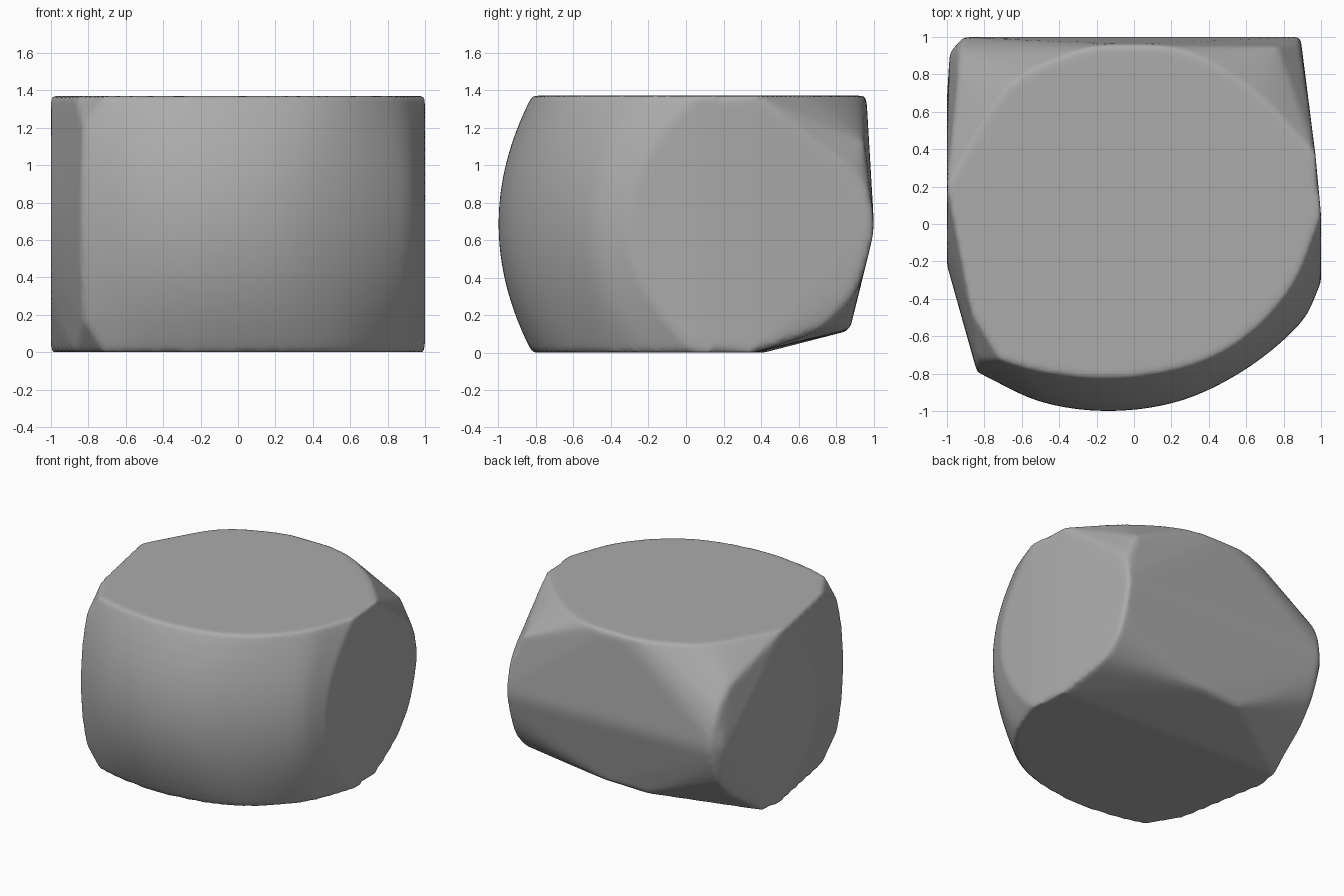
import bpy, bmesh
from mathutils import Vector

if "Cube" in bpy.data.objects:
    bpy.data.objects.remove(bpy.data.objects["Cube"])

H = 1.37


def smooth_path(pts, n=6):
    """Catmull-Rom curve through the given points."""
    p = [Vector(q) for q in pts]
    p = [2 * p[0] - p[1]] + p + [2 * p[-1] - p[-2]]
    out = []
    for a, b, c, d in zip(p, p[1:], p[2:], p[3:]):
        for i in range(n):
            t = i / n
            out.append(0.5 * (2 * b + (c - a) * t + (2 * a - 5 * b + 4 * c - d) * t * t
                              + (3 * b - a - 3 * c + d) * t ** 3))
    return out + [p[-2]]


points = []

# bulging front, swept from the rim outline to the wider mid-height outline
rim = smooth_path([(-.82, -.69), (-.5, -.785), (-.1, -.82), (.3, -.755),
                   (.6, -.6), (.85, -.32), (1, .05)])
mid = smooth_path([(-.84, -.79), (-.5, -.95), (-.13, -1), (.25, -.945),
                   (.6, -.775), (.89, -.53), (1, -.31)])
for k in range(17):
    s = -1 + k / 8
    for r, m in zip(rim, mid):
        if abs(s) > .85 and r.x < -.76:      # clipped left corners
            continue
        q = r.lerp(m, 1 - s * s)
        points.append((q.x, q.y, H / 2 * (1 + s)))
points += [(-.87, -.47, 0), (-.87, -.47, H)]

# back edge of the flat top
for q in smooth_path([(.97, .37), (.65, .7), (.28, .92), (-.1, .96),
                      (-.4, .89), (-.7, .7), (-1, .2)]):
    points.append((q.x, q.y, H))

# flat left side outline
for q in smooth_path([(.2, H), (.48, 1.02), (.66, .68), (.62, .35), (.25, 0)]):
    points.append((-1, q.x, q.y))
for q in smooth_path([(.2, H), (-.1, 1.05), (-.22, .7), (-.1, .3), (.25, 0)]):
    points.append((-1, q.x, q.y))

# rounded back, between its two end arcs
points += smooth_path([(-.94, .8, 1.12), (-.93, .94, .95), (-.91, 1, .7),
                       (-.92, .92, .43), (-.94, .77, .25)])
points.append((-.985, .92, .7))
points += smooth_path([(.91, .72, 1.1), (.90, .86, 1.0), (.89, .96, .87),
                       (.89, 1, .7), (.89, .98, .55), (.89, .92, .36),
                       (.89, .83, .22), (.91, .68, .11), (.97, .36, 0)])
points.append((.77, .95, 1.12))

# underside corners and sloped rear facet
points += [(-.97, .42, 0), (-.25, .865, .115), (.05, .875, .125)]

bm = bmesh.new()
for p in points:
    bm.verts.new(p)
bmesh.ops.remove_doubles(bm, verts=bm.verts, dist=0.004)
res = bmesh.ops.convex_hull(bm, input=bm.verts)
junk = {g for g in res["geom_interior"] + res["geom_unused"]
        if isinstance(g, bmesh.types.BMVert)}
bmesh.ops.delete(bm, geom=list(junk), context='VERTS')
bmesh.ops.recalc_face_normals(bm, faces=bm.faces)

mesh = bpy.data.meshes.new("rounded_stone_block")
bm.to_mesh(mesh)
bm.free()
block = bpy.data.objects.new("rounded_stone_block", mesh)
bpy.context.collection.objects.link(block)

# even surface with softly worn edges
remesh = block.modifiers.new("even_surface", 'REMESH')
remesh.mode = 'VOXEL'
remesh.voxel_size = 0.022
remesh.use_smooth_shade = True
soften = block.modifiers.new("worn_edges", 'SMOOTH')
soften.factor = 0.5
soften.iterations = 5

# dark grey
grey = bpy.data.materials.new("dark_grey")
grey.diffuse_color = (0.41, 0.41, 0.41, 1)
grey.use_nodes = True
grey.node_tree.nodes["Principled BSDF"].inputs["Base Color"].default_value = grey.diffuse_color
mesh.materials.append(grey)
for f in mesh.polygons:
    f.use_smooth = True
